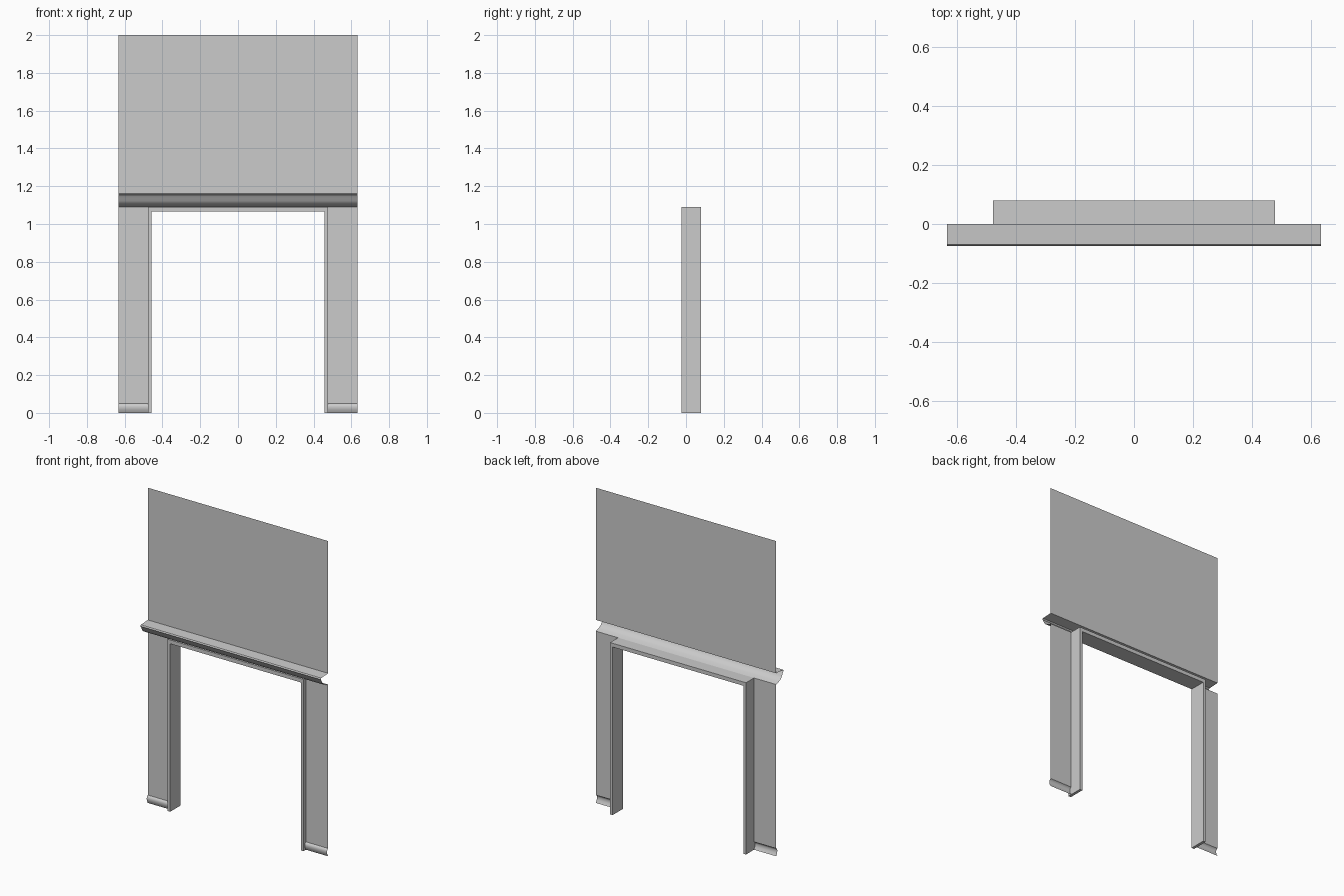
import bpy
import math

cube = bpy.data.objects.get("Cube")
if cube:
    bpy.data.objects.remove(cube, do_unlink=True)

HALF = 0.633          # half width of the wall
POST_OUT = 0.477      # outer half width of the door frame
POST_IN = 0.459       # inner half width of the door frame
RAIL_Z, HEAD_Z, TOP_Z = 1.161, 1.09, 2.0

grey = bpy.data.materials.new("plain_grey")
grey.use_nodes = True
colour = (0.6, 0.6, 0.6, 1)
grey.diffuse_color = colour
grey.node_tree.nodes["Principled BSDF"].inputs["Base Color"].default_value = colour


def make_object(name, verts, faces, smooth=False):
    mesh = bpy.data.meshes.new(name)
    mesh.from_pydata(verts, [], faces)
    mesh.materials.append(grey)
    mesh.update()
    obj = bpy.data.objects.new(name, mesh)
    bpy.context.collection.objects.link(obj)
    if smooth:
        bpy.ops.object.select_all(action="DESELECT")
        obj.select_set(True)
        bpy.context.view_layer.objects.active = obj
        bpy.ops.object.shade_smooth_by_angle(angle=math.radians(50))
    return obj


def sheet(name, profile, x0, x1, smooth=False):
    """Sweep an open (y, z) profile, listed top to bottom, from x0 to x1."""
    verts = [(x, y, z) for y, z in profile for x in (x0, x1)]
    faces = [(2 * i, 2 * i + 2, 2 * i + 3, 2 * i + 1)
             for i in range(len(profile) - 1)]
    return make_object(name, verts, faces, smooth)


# Upper wall panel
sheet("upper_wall", [(0, TOP_Z), (0, RAIL_Z)], -HALF, HALF)

# Projecting moulding, open at both ends
rail = [(0, RAIL_Z), (-0.07, 1.157), (-0.075, 1.15), (-0.066, 1.137),
        (-0.059, 1.122), (-0.048, 1.108), (-0.028, 1.098), (0, HEAD_Z)]
sheet("picture_rail", rail, -HALF, HALF, True)

# Lower wall panels with a small rolled foot
foot = [(0, HEAD_Z), (0, 0.05), (-0.008, 0.045), (-0.012, 0.033),
        (-0.009, 0.016), (0, 0)]
sheet("lower_wall_right", foot, -HALF, -POST_OUT, True)
sheet("lower_wall_left", foot, POST_OUT, HALF, True)

# Door frame: rectangular section following an inverted U
FRONT, BACK = -0.025, 0.08
outer = [(-POST_OUT, 0), (-POST_OUT, HEAD_Z), (POST_OUT, HEAD_Z), (POST_OUT, 0)]
inner = [(-POST_IN, 0), (-POST_IN, 1.066), (POST_IN, 1.066), (POST_IN, 0)]
verts = []
for (ox, oz), (ix, iz) in zip(outer, inner):
    verts += [(ox, FRONT, oz), (ix, FRONT, iz), (ix, BACK, iz), (ox, BACK, oz)]
faces = [(4 * s + k, 4 * s + (k + 1) % 4, 4 * s + 4 + (k + 1) % 4, 4 * s + 4 + k)
         for s in range(3) for k in range(4)]
faces = [f[::-1] for f in faces] + [(0, 1, 2, 3), (15, 14, 13, 12)]
make_object("door_frame", verts, faces)
